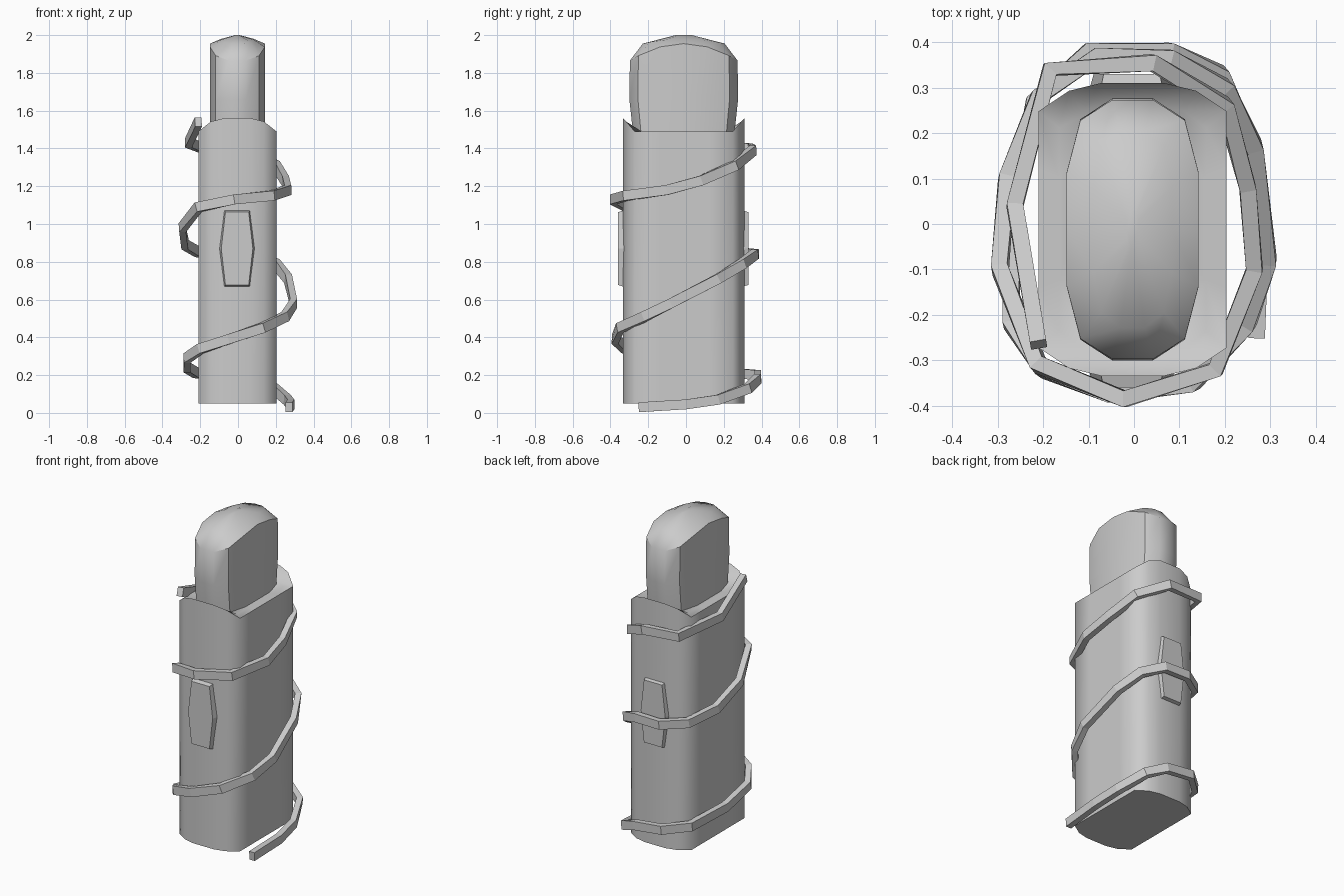
import bpy
import bmesh
import math
from mathutils import Vector

cube = bpy.data.objects.get("Cube")
if cube:
    bpy.data.objects.remove(cube, do_unlink=True)

grey = bpy.data.materials.new("plain_grey")
grey.use_nodes = True
grey.diffuse_color = (0.6, 0.6, 0.6, 1)
grey.node_tree.nodes["Principled BSDF"].inputs["Base Color"].default_value = (0.6, 0.6, 0.6, 1)


def loft(name, rings, smooth_angle=None):
    """Skin a list of equal-length closed rings and cap both ends."""
    bm = bmesh.new()
    loops = [[bm.verts.new(p) for p in ring] for ring in rings]
    count = len(loops[0])
    for low, high in zip(loops, loops[1:]):
        for i in range(count):
            j = (i + 1) % count
            bm.faces.new((low[i], low[j], high[j], high[i]))
    bm.faces.new(loops[0][::-1])
    bm.faces.new(loops[-1])
    bmesh.ops.recalc_face_normals(bm, faces=bm.faces)
    mesh = bpy.data.meshes.new(name)
    bm.to_mesh(mesh)
    bm.free()
    mesh.materials.append(grey)
    obj = bpy.data.objects.new(name, mesh)
    bpy.context.collection.objects.link(obj)
    if smooth_angle:
        bpy.ops.object.select_all(action="DESELECT")
        obj.select_set(True)
        bpy.context.view_layer.objects.active = obj
        bpy.ops.object.shade_smooth_by_angle(angle=math.radians(smooth_angle))
    return obj


def outline(quarter):
    """Mirror a quarter profile into a full closed outline."""
    pts = list(quarter)
    pts += [(-x, y) for x, y in reversed(quarter)]
    pts += [(-x, -y) for x, y in quarter]
    pts += [(x, -y) for x, y in reversed(quarter)]
    return list(dict.fromkeys(pts))


def ring(pts, height, sx=1.0, sy=1.0, cx=-0.003, cy=-0.012):
    """Place an outline in space; height is a number or a rule of x and y."""
    rule = height if callable(height) else lambda x, y: height
    return [(cx + x * sx, cy + y * sy, rule(x, y)) for x, y in pts]


# Sheath: rounded box whose rim rises at the front and back
sheath = outline([(0.207, 0.13), (0.207, 0.26), (0.14, 0.305), (0.07, 0.322)])


def rim(x, y):
    return 1.49 + 0.07 * min(1, max(0, (abs(y) - 0.26) / 0.06))


loft("sheath", [
    ring(sheath, 0.05),
    ring(sheath, 0.2),
    ring(sheath, rim),
    ring(sheath, 1.49, 0.78, 0.86),
], 60)

# Handle: chamfered grip with a domed top
grip = outline([(0.145, 0.0), (0.145, 0.125), (0.115, 0.24), (0.045, 0.285)])


def shoulder(x, y):
    return 1.955 - 0.09 * (abs(y) / 0.285) ** 2


def dome(x, y):
    return 1.98 - 0.025 * (abs(y) / 0.285) ** 2


loft("handle", [
    ring(grip, 1.45, 1, 0.93),
    ring(grip, 1.66, 1, 1.01),
    ring(grip, shoulder),
    ring(grip, dome, 0.6, 0.76),
    ring(grip, 2.0, 0.08, 0.15),
], 40)

# Plates: long bevelled hexagons on the front and back
hexagon = [(0.07, -0.205), (0.095, 0), (0.07, 0.205),
           (-0.07, 0.205), (-0.095, 0), (-0.07, -0.205)]
for name, inner, outer in (("front_plate", -0.32, -0.36), ("back_plate", 0.29, 0.33)):
    loft(name, [
        [(x * s - 0.005, y, 0.87 + z * t) for x, z in hexagon]
        for y, s, t in ((inner, 1, 1), (outer, 0.88, 0.94))
    ])

# Binding cord: a square strip spiralling up around the sheath
path = [Vector(p) for p in (
    (0.27, -0.25, 0.03), (0.28, 0, 0.045), (0.26, 0.17, 0.07), (0.19, 0.33, 0.13),
    (0.08, 0.38, 0.18), (-0.1, 0.38, 0.2), (-0.22, 0.27, 0.21), (-0.27, 0, 0.24),
    (-0.27, -0.22, 0.29), (-0.2, -0.32, 0.34), (-0.05, -0.375, 0.39), (0.13, -0.35, 0.45),
    (0.25, -0.22, 0.51), (0.295, -0.08, 0.58), (0.265, 0.17, 0.71), (0.2, 0.3, 0.79),
    (0.08, 0.365, 0.84), (-0.08, 0.37, 0.84), (-0.21, 0.28, 0.85), (-0.28, 0.1, 0.89),
    (-0.295, -0.1, 0.98), (-0.21, -0.31, 1.09), (-0.02, -0.385, 1.13), (0.18, -0.32, 1.15),
    (0.265, -0.1, 1.18), (0.25, 0.08, 1.23), (0.2, 0.26, 1.31), (0.04, 0.355, 1.39),
    (-0.185, 0.34, 1.4), (-0.262, 0.04, 1.43), (-0.21, -0.265, 1.54))]
sections = []
for i, p in enumerate(path):
    ahead = path[min(i + 1, len(path) - 1)]
    behind = path[max(i - 1, 0)]
    tangent = (ahead - behind).normalized()
    side = tangent.cross(Vector((0, 0, 1))).normalized() * 0.018
    up = side.cross(tangent).normalized() * 0.026
    sections.append([p + side + up, p - side + up, p - side - up, p + side - up])
loft("binding_cord", sections)
